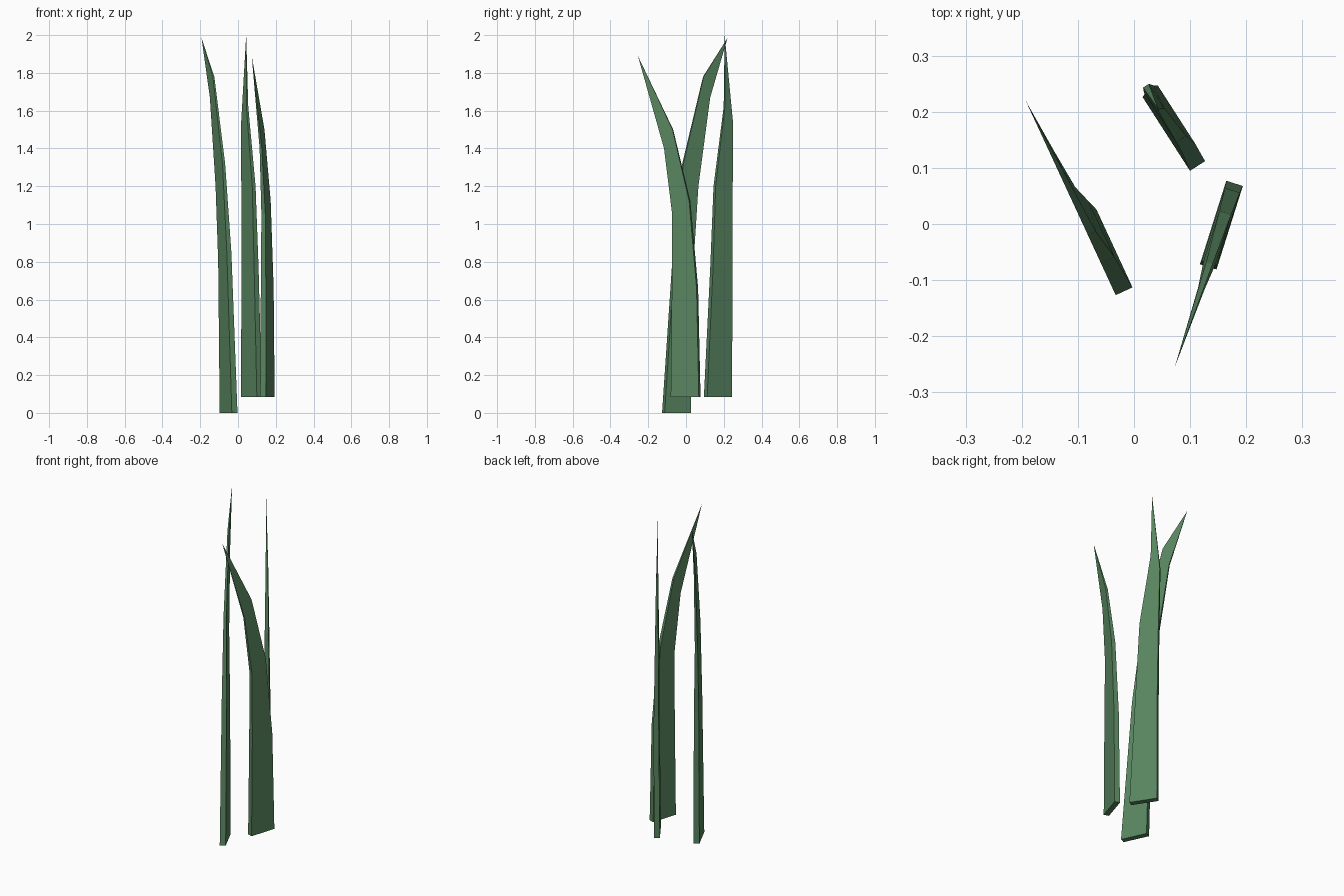
import bpy, bmesh
from mathutils import Vector

if "Cube" in bpy.data.objects:
    bpy.data.objects.remove(bpy.data.objects["Cube"])

green = bpy.data.materials.new("leaf green")
green.diffuse_color = (0.098, 0.235, 0.115, 1)
green.use_nodes = True
green.node_tree.nodes["Principled BSDF"].inputs["Base Color"].default_value = green.diffuse_color


def blade(name, centre, u, sections, tip):
    """Section: (back u, back z, bend u, bend z, n low, n high); tip: (u, n, z)."""
    u = Vector((u[0], u[1], 0)).normalized()
    n = Vector((abs(u.y), -u.x if u.y > 0 else u.x, 0))
    c = Vector((centre[0], centre[1], 0))
    bm = bmesh.new()

    def vert(a, b, z):
        return bm.verts.new(c + u * a + n * b + Vector((0, 0, z)))

    rings = [[vert(a, lo, za), vert(b, lo, zb), vert(b, hi, zb), vert(a, hi, za)]
             for a, za, b, zb, lo, hi in sections]
    top = vert(*tip)
    bm.faces.new(rings[0])
    for r, s in zip(rings, rings[1:]):
        for i in range(4):
            j = (i + 1) % 4
            bm.faces.new((r[i], r[j], s[j], s[i]))
    for i in range(4):
        bm.faces.new((rings[-1][i], rings[-1][(i + 1) % 4], top))
    bmesh.ops.recalc_face_normals(bm, faces=bm.faces)
    me = bpy.data.meshes.new(name)
    bm.to_mesh(me)
    bm.free()
    me.materials.append(green)
    ob = bpy.data.objects.new(name, me)
    bpy.context.collection.objects.link(ob)


# tall blade leaning back and left, flat on its left face
blade("left_grass_blade", (-0.05, -0.05), (-0.42, 0.907), [
    (-0.077, 0, 0.076, 0, -0.0165, 0.0165),
    (-0.014, 0.85, 0.095, 0.8, -0.0165, 0.010),
    (0.041, 1.32, 0.128, 1.2, -0.0165, -0.001),
    (0.162, 1.78, 0.20, 1.67, -0.0165, -0.008)],
    (0.305, -0.0165, 1.985))

# shorter blade leaning to the front
blade("right_grass_blade", (0.1557, -0.002), (-0.301, -0.953), [
    (-0.078, 0.085, 0.078, 0.085, -0.0155, 0.0155),
    (-0.065, 0.66, 0.072, 0.65, -0.014, 0.014),
    (-0.023, 1.12, 0.071, 1.05, -0.011, 0.011),
    (0.071, 1.5, 0.118, 1.4, -0.006, 0.006)],
    (0.266, -0.003, 1.89))

# upright blade at the back
blade("back_grass_blade", (0.071, 0.169), (-0.54, 0.84), [
    (-0.078, 0.085, 0.078, 0.085, -0.016, 0.016),
    (-0.042, 0.77, 0.081, 0.75, -0.010, 0.018),
    (-0.022, 1.2, 0.085, 1.15, -0.009, 0.012),
    (0.040, 1.62, 0.092, 1.53, -0.006, 0.006)],
    (0.045, -0.004, 2.0))
